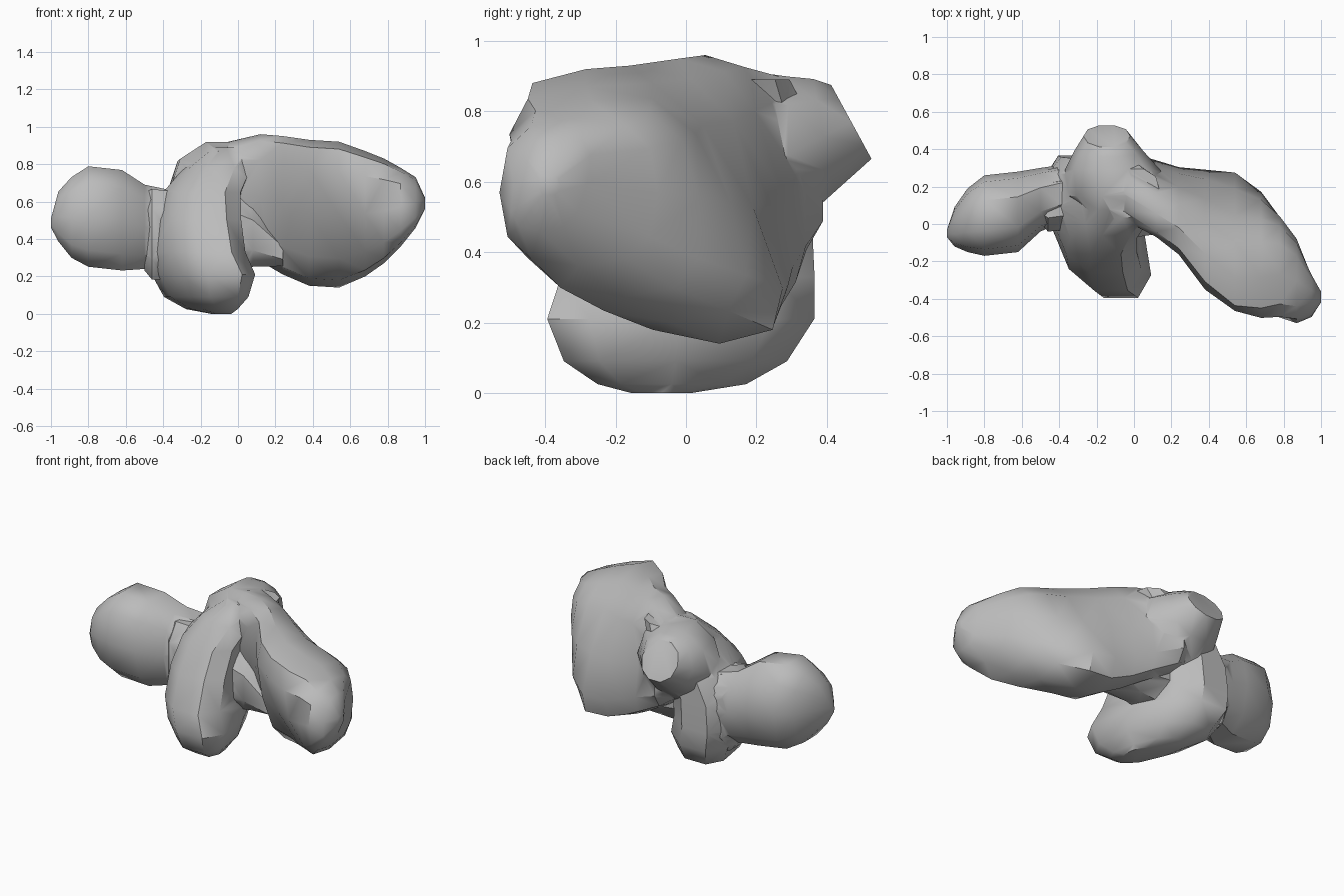
import bpy, bmesh, math

grey = bpy.data.materials.new("plain grey")
grey.diffuse_color = (0.5, 0.5, 0.5, 1)


def lobe(name, axis, sections, sides=10, power=2.4, turn=0.0):
    """Loft rounded sections along an axis.
    Section: position, low/high of 1st other axis, low/high of 2nd, lean of 1st, lean of position."""
    bm = bmesh.new()
    rings = []
    for pos, a0, a1, b0, b1, lean, tilt in sections:
        ring = []
        for i in range(sides):
            t = math.tau * (i + turn) / sides
            c, s = math.cos(t), math.sin(t)
            u = math.copysign(abs(c) ** (2 / power), c)
            v = math.copysign(abs(s) ** (2 / power), s)
            co = [(a0 + a1) / 2 + u * (a1 - a0) / 2 + v * lean,
                  (b0 + b1) / 2 + v * (b1 - b0) / 2]
            co.insert(axis, pos + v * tilt)
            ring.append(bm.verts.new(co))
        rings.append(ring)
    for r0, r1 in zip(rings, rings[1:]):
        for i in range(sides):
            j = (i + 1) % sides
            bm.faces.new((r0[i], r0[j], r1[j], r1[i]))
    bm.faces.new(rings[0])
    bm.faces.new(rings[-1])
    bmesh.ops.triangulate(bm, faces=[f for f in bm.faces if len(f.verts) == 4])
    bmesh.ops.recalc_face_normals(bm, faces=bm.faces)
    me = bpy.data.meshes.new(name)
    bm.to_mesh(me)
    bm.free()
    me.materials.append(grey)
    ob = bpy.data.objects.new(name, me)
    bpy.context.collection.objects.link(ob)
    return ob


# Lower middle lobe, stacked upwards, skewed from back left to front right
body = lobe("body", 2, [
    (0.00, -0.14, -0.04, -0.16, 0.02, -0.02, 0),
    (0.025, -0.25, -0.03, -0.26, 0.18, -0.07, 0),
    (0.09, -0.36, 0.02, -0.36, 0.30, -0.10, 0),
    (0.21, -0.42, 0.05, -0.41, 0.38, -0.12, 0),
    (0.33, -0.45, 0.01, -0.37, 0.38, -0.10, 0),
    (0.50, -0.45, 0.00, -0.27, 0.37, -0.08, 0),
    (0.65, -0.40, 0.02, -0.17, 0.36, -0.04, 0),
    (0.78, -0.29, 0.10, -0.07, 0.36, 0, 0),
    (0.89, -0.15, 0.14, 0.03, 0.30, 0, 0)], power=2.5)

# Large right lobe, leaning forwards at the top
right = lobe("right_lobe", 0, [
    (-0.22, 0.06, 0.30, 0.50, 0.85, 0, 0),
    (-0.05, 0.02, 0.39, 0.38, 0.92, -0.03, 0),
    (0.12, -0.04, 0.31, 0.28, 0.96, -0.08, 0),
    (0.24, -0.13, 0.27, 0.21, 0.95, -0.09, 0),
    (0.38, -0.30, 0.24, 0.15, 0.93, -0.13, 0),
    (0.54, -0.38, 0.19, 0.14, 0.92, -0.19, 0),
    (0.68, -0.46, 0.13, 0.20, 0.87, -0.12, 0),
    (0.78, -0.50, 0.04, 0.27, 0.83, -0.04, 0),
    (0.87, -0.53, -0.08, 0.36, 0.78, 0.00, 0),
    (0.95, -0.49, -0.28, 0.46, 0.73, 0.03, 0),
    (1.00, -0.42, -0.36, 0.56, 0.62, 0, 0)], sides=12, power=2.7)

# Rounded left lobe
left = lobe("left_lobe", 0, [
    (-1.00, -0.07, -0.03, 0.46, 0.51, 0, 0),
    (-0.96, -0.12, 0.09, 0.38, 0.66, 0, 0),
    (-0.89, -0.15, 0.19, 0.29, 0.74, 0, 0),
    (-0.80, -0.17, 0.26, 0.24, 0.80, 0, 0),
    (-0.62, -0.15, 0.28, 0.22, 0.78, 0, 0),
    (-0.50, -0.04, 0.30, 0.23, 0.70, 0, 0),
    (-0.36, 0.02, 0.32, 0.24, 0.67, 0, 0),
    (-0.27, 0.06, 0.28, 0.30, 0.62, 0, 0)])

# Back neck ending in a slanted cap
neck = lobe("back_neck", 1, [
    (0.47, -0.27, -0.02, 0.66, 0.88, 0, -0.06),
    (0.39, -0.32, 0.05, 0.56, 0.90, 0, -0.03),
    (0.29, -0.37, 0.14, 0.44, 0.91, 0, 0),
    (0.15, -0.36, 0.20, 0.42, 0.93, 0, 0),
    (0.03, -0.24, 0.16, 0.45, 0.88, 0, 0)], sides=10, power=2.1)

# Collar between the left lobe and the body
collar = lobe("collar", 0, [
    (-0.50, 0.00, 0.26, 0.22, 0.66, 0, 0),
    (-0.46, -0.05, 0.30, 0.17, 0.68, 0, 0),
    (-0.37, -0.04, 0.32, 0.17, 0.67, 0, 0),
    (-0.30, 0.02, 0.30, 0.20, 0.66, 0, 0)], sides=8, power=3, turn=0.5)

# Web joining the body and the right lobe
web = lobe("web", 0, [
    (-0.12, -0.10, 0.24, 0.22, 0.72, 0, 0),
    (0.08, -0.07, 0.24, 0.24, 0.60, 0, 0),
    (0.24, -0.05, 0.22, 0.25, 0.40, 0, 0)], sides=8, turn=0.5)

# Fuse everything into one skin
bpy.context.view_layer.objects.active = body
for part in (right, left, neck, collar, web):
    mod = body.modifiers.new("fuse", 'BOOLEAN')
    mod.operation = 'UNION'
    mod.solver = 'EXACT'
    mod.object = part
    bpy.ops.object.modifier_apply(modifier=mod.name)
    bpy.data.objects.remove(part)

body.select_set(True)
bpy.ops.object.shade_smooth_by_angle(angle=math.radians(40))
